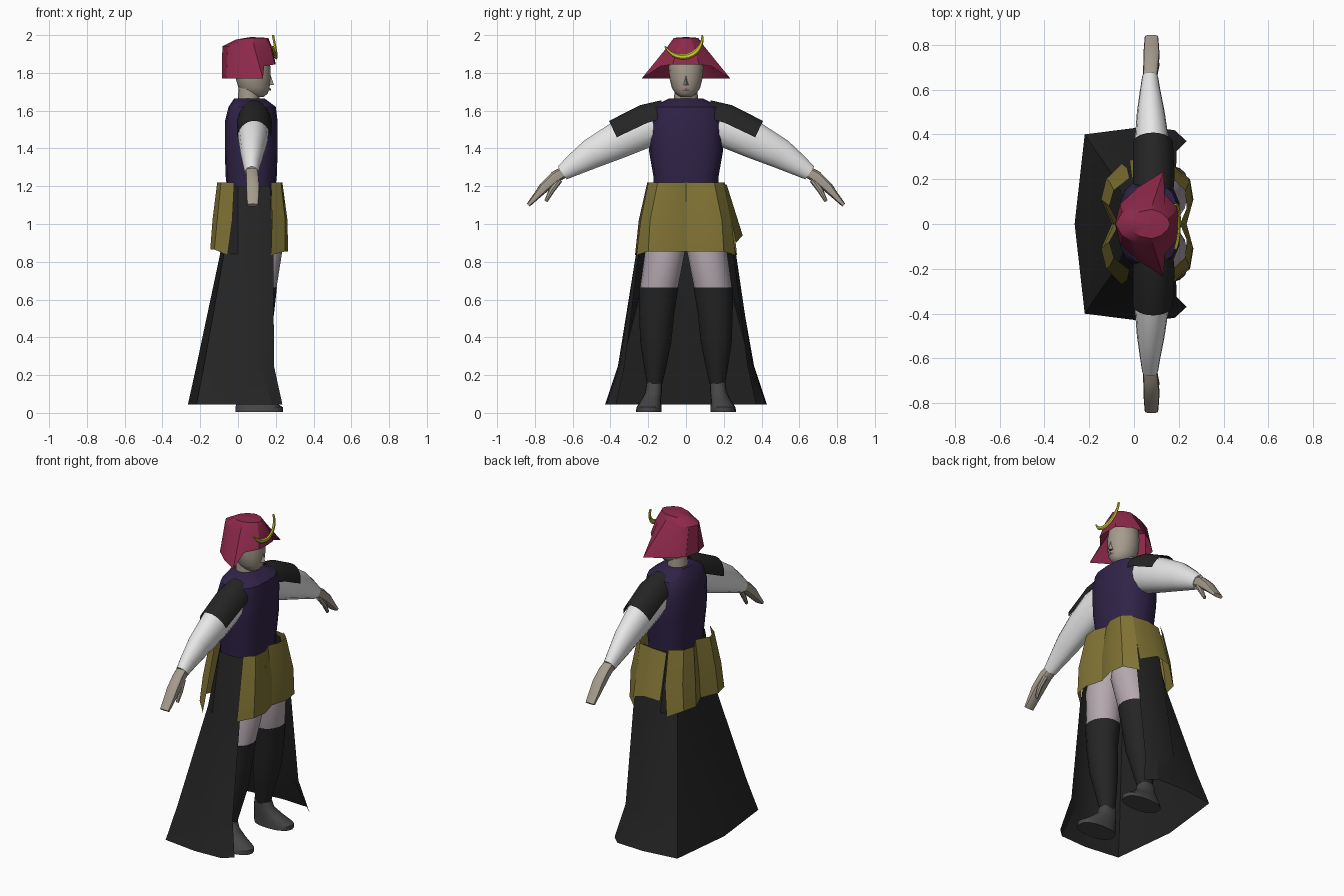
import bpy, bmesh, math
from mathutils import Vector

cube = bpy.data.objects.get("Cube")
if cube:
    bpy.data.objects.remove(cube, do_unlink=True)


def material(name, r, g, b):
    m = bpy.data.materials.new(name)
    m.use_nodes = True
    m.diffuse_color = (r, g, b, 1)
    m.node_tree.nodes["Principled BSDF"].inputs["Base Color"].default_value = (r, g, b, 1)
    return m


crimson = material("crimson", .27, .022, .07)
yellow = material("bright yellow", .65, .62, .03)
skin = material("skin", .38, .33, .27)
pale = material("pale thigh", .46, .39, .43)
purple = material("deep purple", .03, .017, .065)
black = material("black cloth", .018, .018, .018)
white = material("white", .8, .8, .8)
olive = material("mustard", .22, .175, .035)
grey = material("shoe grey", .06, .06, .06)
pink = material("lip pink", .4, .16, .2)


def loft(name, rings, mat, closed=True, caps=True, angle=35):
    """Skin a list of equal-length point rings."""
    bm = bmesh.new()
    rows = [[bm.verts.new(p) for p in ring] for ring in rings]
    n = len(rows[0])
    for a, b in zip(rows, rows[1:]):
        for i in range(n if closed else n - 1):
            j = (i + 1) % n
            bm.faces.new((a[i], a[j], b[j], b[i]))
    if closed and caps:
        bm.faces.new(rows[0][::-1])
        bm.faces.new(rows[-1])
    bmesh.ops.recalc_face_normals(bm, faces=bm.faces)
    me = bpy.data.meshes.new(name)
    bm.to_mesh(me)
    bm.free()
    me.materials.append(mat)
    ob = bpy.data.objects.new(name, me)
    bpy.context.collection.objects.link(ob)
    bpy.ops.object.select_all(action='DESELECT')
    ob.select_set(True)
    bpy.context.view_layer.objects.active = ob
    bpy.ops.object.shade_smooth_by_angle(angle=math.radians(angle))
    return ob


def oval(c, u, v, n=16, power=1.0, start=0, sweep=360):
    """Ring around c; power under 1 squares the oval. Partial sweeps stay open."""
    pts = []
    for i in range(n):
        t = math.radians(start + sweep * i / (n if sweep == 360 else n - 1))
        cs, sn = math.cos(t), math.sin(t)
        pts.append(Vector(c) + Vector(u) * math.copysign(abs(cs) ** power, cs)
                   + Vector(v) * math.copysign(abs(sn) ** power, sn))
    return pts


def column(name, sections, mat, y=0, **kw):
    """Upright form from sections (z, centre x, centre y, radius x, radius y)."""
    power = kw.pop("power", 1.0)
    return loft(name, [oval((cx, y + cy, z), (rx, 0, 0), (0, ry, 0), power=power)
                       for z, cx, cy, rx, ry in sections], mat, **kw)


def limb(name, path, mat, side, start=0, sweep=360, power=1.0, n=14):
    """Sideways form from stations (y, z, half height, half width, x)."""
    rings = []
    for i, (y, z, h, w, x) in enumerate(path):
        a, b = path[max(i - 1, 0)], path[min(i + 1, len(path) - 1)]
        d = Vector((0, b[0] - a[0], b[1] - a[1])).normalized()
        up = Vector((0, -d.z * side, d.y))
        rings.append(oval((x, y * side, z), (w, 0, 0), up * h, n, power, start, sweep))
    return loft(name, rings, mat, closed=sweep == 360)


def both(half):
    """Mirror a half outline, whose first point lies on the centre line."""
    return [(x, -y, z) for x, y, z in half[:0:-1]] + list(half)


# Torso
column("bodice", [(1.12, .07, 0, .12, .17), (1.25, .07, 0, .135, .172), (1.38, .07, 0, .14, .195),
                  (1.54, .07, 0, .14, .2), (1.62, .075, 0, .125, .18), (1.665, .06, 0, .08, .09)],
       purple, power=.75)

# Neck and head
column("neck", [(1.6, .055, 0, .06, .065), (1.75, .06, 0, .055, .06)], skin)
column("head", [(1.672, .1, 0, .035, .03), (1.69, .092, 0, .065, .055), (1.72, .085, 0, .082, .075),
                (1.77, .08, 0, .092, .087), (1.83, .08, 0, .092, .092), (1.9, .075, 0, .085, .082),
                (1.95, .075, 0, .05, .05)], skin, angle=50)
loft("nose", [[(.165, -.014, 1.735), (.19, 0, 1.735), (.165, .014, 1.735)],
              [(.16, -.005, 1.79), (.172, 0, 1.79), (.16, .005, 1.79)]], skin)
loft("nostrils", [[(.168, -.01, 1.733), (.183, -.004, 1.733)],
                  [(.168, .01, 1.733), (.183, .004, 1.733)]], black, closed=False)
loft("mouth", [[(.164, -.022, z), (.175, 0, z), (.164, .022, z)] for z in (1.706, 1.718)],
     pink, closed=False)

# Helmet: flared neck guard, raised front opening, low crown
brim = [(-.085, 0, 1.77), (-.062, .09, 1.77), (.02, .165, 1.77), (.132, .235, 1.77),
        (.138, .135, 1.835), (.195, .07, 1.845), (.2, 0, 1.845)]
wall = [(-.083, 0, 1.94), (-.055, .05, 1.94), (.01, .085, 1.94), (.085, .097, 1.94),
        (.14, .08, 1.935), (.175, .045, 1.93), (.183, 0, 1.93)]
crown = [(-.015, 0, 1.975), (-.008, .025, 1.977), (.025, .055, 1.98), (.08, .065, 1.985),
         (.12, .052, 1.985), (.15, .025, 1.985), (.16, 0, 1.985)]


def hoop(half):
    return list(half) + [(x, -y, z) for x, y, z in half[-2:0:-1]]


loft("helmet", [hoop(brim), hoop(wall), hoop(crown),
                [(.07, 0, 1.99)] * 12], crimson, caps=False, angle=25)

# Crescent crest: a tapering arc, tipped toward one side
arc = []
for i in range(15):
    t = math.radians(208 + 158 * i / 14)
    s = math.sin(math.pi * i / 14)
    out = Vector((0, math.cos(t), math.sin(t)))
    c = Vector((.185 + .018 * s, -.018, 1.99)) + out * .105
    arc.append(oval(c, out * (.004 + .011 * s), (.007, 0, 0), 6))
loft("crescent_crest", arc, yellow)

for side, tag in ((1, "left"), (-1, "right")):
    # Arm, shoulder cap and hand
    limb(tag + "_arm", [(.14, 1.53, .095, .075, .08), (.24, 1.5, .108, .083, .08),
                        (.36, 1.443, .1, .078, .08), (.5, 1.372, .082, .062, .075),
                        (.6, 1.308, .058, .045, .072), (.655, 1.27, .042, .036, .072)], white, side)
    limb(tag + "_shoulder_cap", [(.1, 1.55, .11, .088, .085), (.2, 1.52, .118, .094, .088),
                                 (.36, 1.445, .112, .09, .085)], black, side,
         start=8, sweep=164)
    limb(tag + "_hand", [(.62, 1.29, .03, .03, .07), (.69, 1.25, .032, .034, .075),
                         (.75, 1.195, .028, .036, .078), (.79, 1.15, .019, .034, .078),
                         (.835, 1.1, .011, .03, .078)], skin, side, power=.6, n=12)
    limb(tag + "_thumb", [(.67, 1.235, .018, .016, .09), (.71, 1.18, .016, .014, .1),
                          (.742, 1.12, .009, .009, .1)], skin, side, n=8)

    # Leg, stocking and shoe
    column(tag + "_thigh", [(1.15, .08, -.05, .1, .09), (.86, .125, -.035, .11, .106),
                            (.65, .11, 0, .092, .1)], pale, y=.145 * side if side > 0 else -.145) \
        if side > 0 else column(tag + "_thigh", [(1.15, .08, .05, .1, .09),
                                (.86, .125, .035, .11, .106), (.65, .11, 0, .092, .1)], pale, y=-.145)
    column(tag + "_stocking", [(.665, .11, 0, .096, .105), (.52, .105, .01 * side, .085, .092),
                               (.38, .09, .015 * side, .08, .083), (.25, .07, .018 * side, .062, .06),
                               (.13, .055, .022 * side, .045, .036)], black, y=.145 * side)
    y = .168 * side
    column(tag + "_shoe", [(.005, .112, .03 * side, .125, .068), (.03, .112, .028 * side, .125, .066),
                           (.07, .085, .016 * side, .092, .052), (.11, .062, .004 * side, .062, .044),
                           (.16, .055, 0, .05, .04)], grey, y=y, power=.85)

    # Front and back hip panels, bulging between the centre fold and the side
    def strip(pts, z):
        return [(x, yy * side, z + dz) for x, yy, dz in pts]
    loft(tag + "_front_hip_panel",
         [strip([(.205, 0, 0), (.235, .07, 0), (.228, .15, 0), (.175, .2, 0)], 1.22),
          strip([(.235, 0, 0), (.262, .1, 0), (.25, .19, 0), (.18, .24, 0)], 1.02),
          strip([(.235, 0, 0), (.265, .11, 0), (.25, .2, 0), (.175, .262, -.02)], .855)],
         olive, closed=False)
    loft(tag + "_back_hip_panel",
         [strip([(-.065, 0, 0), (-.11, .08, 0), (-.09, .15, 0), (-.02, .205, 0)], 1.22),
          strip([(-.09, 0, 0), (-.135, .1, 0), (-.11, .19, 0), (-.03, .25, 0)], 1.02),
          strip([(-.1, 0, 0), (-.147, .11, 0), (-.125, .2, 0), (-.055, .27, -.03)], .865)],
         olive, closed=False)

# Short panel worn on one hip only
loft("side_hip_panel", [[(-.01, .205, 1.2), (.08, .215, 1.21), (.18, .2, 1.21)],
                        [(-.02, .285, .93), (.08, .3, .94), (.18, .265, .9)]], olive, closed=False)

# Long skirt, open at the front
skirt = [(1.2, [(-.055, 0), (-.045, .11), (0, .185), (.1, .195), (.17, .175)]),
         (.84, [(-.095, 0), (-.075, .19), (0, .255), (.12, .265), (.188, .25)]),
         (.25, [(-.22, 0), (-.18, .34), (0, .36), (.12, .352), (.19, .325)]),
         (.045, [(-.265, 0), (-.22, .4), (0, .428), (.18, .42), (.235, .37)])]
loft("skirt", [both([(x, y, z) for x, y in half]) for z, half in skirt],
     black, closed=False, angle=20)
